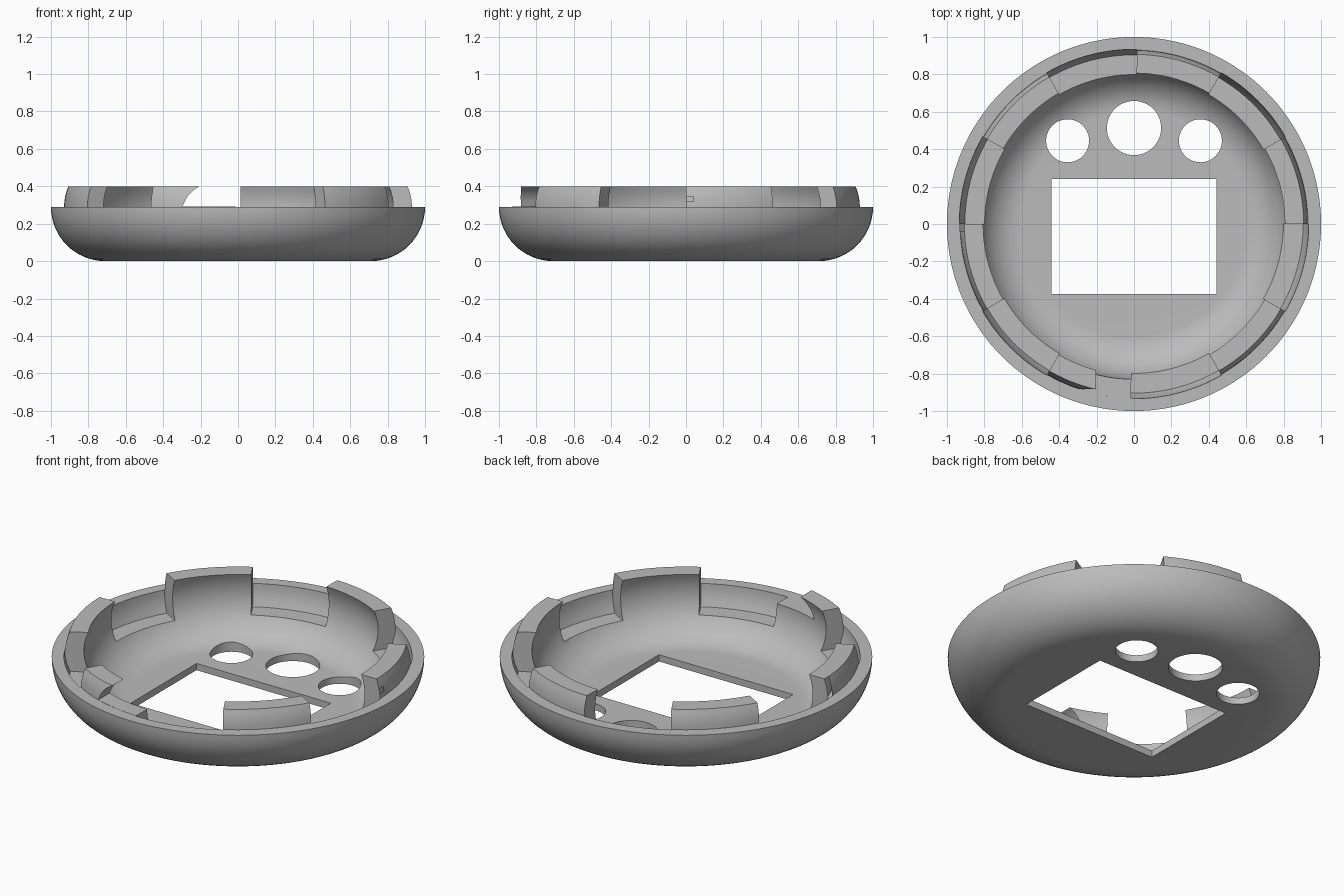
import bpy, bmesh
from math import sin, cos, pi, radians, sqrt

if "Cube" in bpy.data.objects:
    bpy.data.objects.remove(bpy.data.objects["Cube"])

RIM_Z, TOP_Z, FLOOR_Z, SHELF_Z = 0.29, 0.40, 0.04, 0.165

grey = bpy.data.materials.new("plain_grey")
grey.diffuse_color = (0.5, 0.5, 0.5, 1)
grey.use_nodes = True
grey.node_tree.nodes["Principled BSDF"].inputs["Base Color"].default_value = (0.5, 0.5, 0.5, 1)


def make_object(name, bm):
    bmesh.ops.remove_doubles(bm, verts=bm.verts, dist=1e-5)
    bmesh.ops.recalc_face_normals(bm, faces=bm.faces)
    mesh = bpy.data.meshes.new(name)
    bm.to_mesh(mesh)
    bm.free()
    mesh.materials.append(grey)
    obj = bpy.data.objects.new(name, mesh)
    bpy.context.scene.collection.objects.link(obj)
    return obj


def revolve(name, profile, start=0, end=360, steps=144):
    """Turn a closed (radius, z) profile about z; part turns get end caps."""
    bm = bmesh.new()
    rings = []
    for i in range(steps + 1):
        a = radians(start + (end - start) * i / steps)
        rings.append([bm.verts.new((r * cos(a), r * sin(a), z)) for r, z in profile])
    n = len(profile)
    for a, b in zip(rings, rings[1:]):
        for j in range(n):
            k = (j + 1) % n
            if profile[j][0] == profile[k][0] == 0:
                continue
            if profile[j][0] == 0:
                bm.faces.new((a[j], a[k], b[k]))
            elif profile[k][0] == 0:
                bm.faces.new((a[j], a[k], b[j]))
            else:
                bm.faces.new((a[j], a[k], b[k], b[j]))
    if end - start < 360:
        bm.faces.new(rings[0])
        bm.faces.new(rings[-1])
    return make_object(name, bm)


def prism(name, points, offset):
    """Extrude a flat outline of 3D points along an offset."""
    bm = bmesh.new()
    face = bm.faces.new([bm.verts.new(p) for p in points])
    new = bmesh.ops.extrude_face_region(bm, geom=[face], use_keep_orig=True)["geom"]
    moved = [g for g in new if isinstance(g, bmesh.types.BMVert)]
    bmesh.ops.translate(bm, verts=moved, vec=offset)
    return make_object(name, bm)


def inner_radius(z):
    return 0.60 + 0.23 * sqrt(max(0, 1 - ((z - RIM_Z) / 0.25) ** 2))


def lip_radius(z):
    return 0.93 - 1.9 * (z - RIM_Z) ** 2


# Shell with a full raised lip, before cutting
profile = [(0, 0)]
for i in range(17):
    t = pi / 2 * i / 16
    profile.append((0.71 + 0.29 * sin(t), RIM_Z - 0.29 * cos(t)))
lip = [RIM_Z + (TOP_Z - RIM_Z) * i / 4 for i in range(5)]
profile += [(lip_radius(z), z) for z in lip]
profile += [(inner_radius(z), z) for z in reversed(lip)]
for i in range(1, 17):
    t = pi / 2 * i / 16
    profile.append((0.60 + 0.23 * cos(t), RIM_Z - 0.25 * sin(t)))
profile.append((0, FLOOR_Z))
shell = revolve("round_case_shell", profile)

# Recesses between the raised tabs
wall = [SHELF_Z + (RIM_Z - SHELF_Z) * i / 4 for i in range(5)]
recess = [(0.70, SHELF_Z)] + [(lip_radius(z) + 0.004, z) for z in wall]
recess += [(0.934, 0.45), (0.70, 0.45)]
spans = [(30, 60), (89, 120), (150, 180), (210, 240), (269, 300), (330, 360)]
cutters = [revolve("recess_cutter", recess, a, b, 12) for a, b in spans]

# Curved notch that shortens the front tab
arc = []
for i in range(9):
    t = radians(165 - 50 * i / 8)
    arc.append((-0.13 + 0.172 * cos(t), 0.245 + 0.172 * sin(t)))
outline = [(-0.298, 0.291)] + [p for p in arc if p[1] > 0.295]
outline += [(-0.2, 0.45), (0.0, 0.45), (0.0, 0.291)]
cutters.append(prism("notch_cutter", [(x, -0.97, z) for x, z in outline], (0, 0.37, 0)))

# Screen window
corners = [(-0.44, -0.375), (0.44, -0.375), (0.44, 0.24), (-0.44, 0.24)]
cutters.append(prism("window_cutter", [(x, y, -0.1) for x, y in corners], (0, 0, 0.3)))

# Three round holes
for x, y, r in [(-0.355, 0.445, 0.115), (0, 0.513, 0.145), (0.355, 0.445, 0.115)]:
    ring = [(x + r * cos(2 * pi * i / 48), y + r * sin(2 * pi * i / 48), -0.1) for i in range(48)]
    cutters.append(prism("hole_cutter", ring, (0, 0, 0.35)))

# Cut everything out and keep the finished mesh
for cutter in cutters:
    cutter.hide_render = True
    mod = shell.modifiers.new("cut", "BOOLEAN")
    mod.operation = "DIFFERENCE"
    mod.solver = "EXACT"
    mod.object = cutter
bpy.context.view_layer.update()
graph = bpy.context.evaluated_depsgraph_get()
finished = bpy.data.meshes.new_from_object(shell.evaluated_get(graph))
shell.modifiers.clear()
shell.data = finished
for cutter in cutters:
    bpy.data.objects.remove(cutter)

for obj in bpy.context.selected_objects:
    obj.select_set(False)
shell.select_set(True)
bpy.context.view_layer.objects.active = shell
bpy.ops.object.shade_smooth_by_angle(angle=radians(30))
